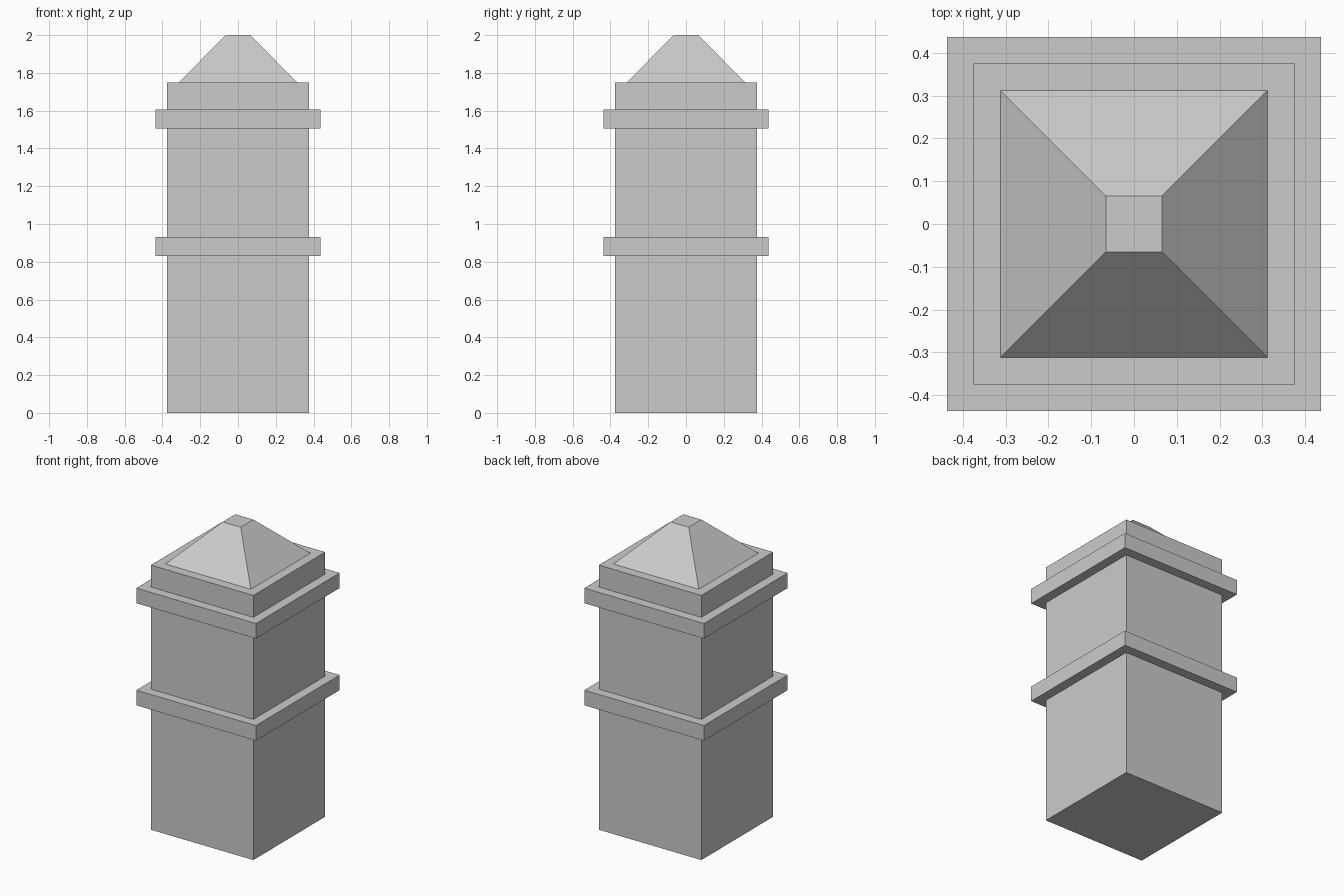
import bpy
import bmesh

if "Cube" in bpy.data.objects:
    bpy.data.objects.remove(bpy.data.objects["Cube"])


def square_loft(name, profile, cap_bottom=True):
    """Loft square rings from (half_width, z) pairs listed bottom to top."""
    bm = bmesh.new()
    rings = [[bm.verts.new((sx * h, sy * h, z))
              for sx, sy in ((-1, -1), (1, -1), (1, 1), (-1, 1))]
             for h, z in profile]
    for low, high in zip(rings, rings[1:]):
        for i in range(4):
            j = (i + 1) % 4
            bm.faces.new((low[i], low[j], high[j], high[i]))
    if cap_bottom:
        bm.faces.new(rings[0][::-1])
    bm.faces.new(rings[-1])
    mesh = bpy.data.meshes.new(name)
    bm.to_mesh(mesh)
    bm.free()
    obj = bpy.data.objects.new(name, mesh)
    bpy.context.collection.objects.link(obj)
    return obj


SHAFT, BAND = 0.375, 0.4375

# Square shaft with two projecting bands, as one continuous shell
profile = [(SHAFT, 0)]
for z0, z1 in ((0.83, 0.93), (1.505, 1.605)):
    profile += [(SHAFT, z0), (BAND, z0), (BAND, z1), (SHAFT, z1)]
profile.append((SHAFT, 1.75))
square_loft("pillar_shaft", profile)

# Truncated pyramid on top
square_loft("pyramid_cap", [(0.3125, 1.75), (0.066, 2.0)], cap_bottom=False)
